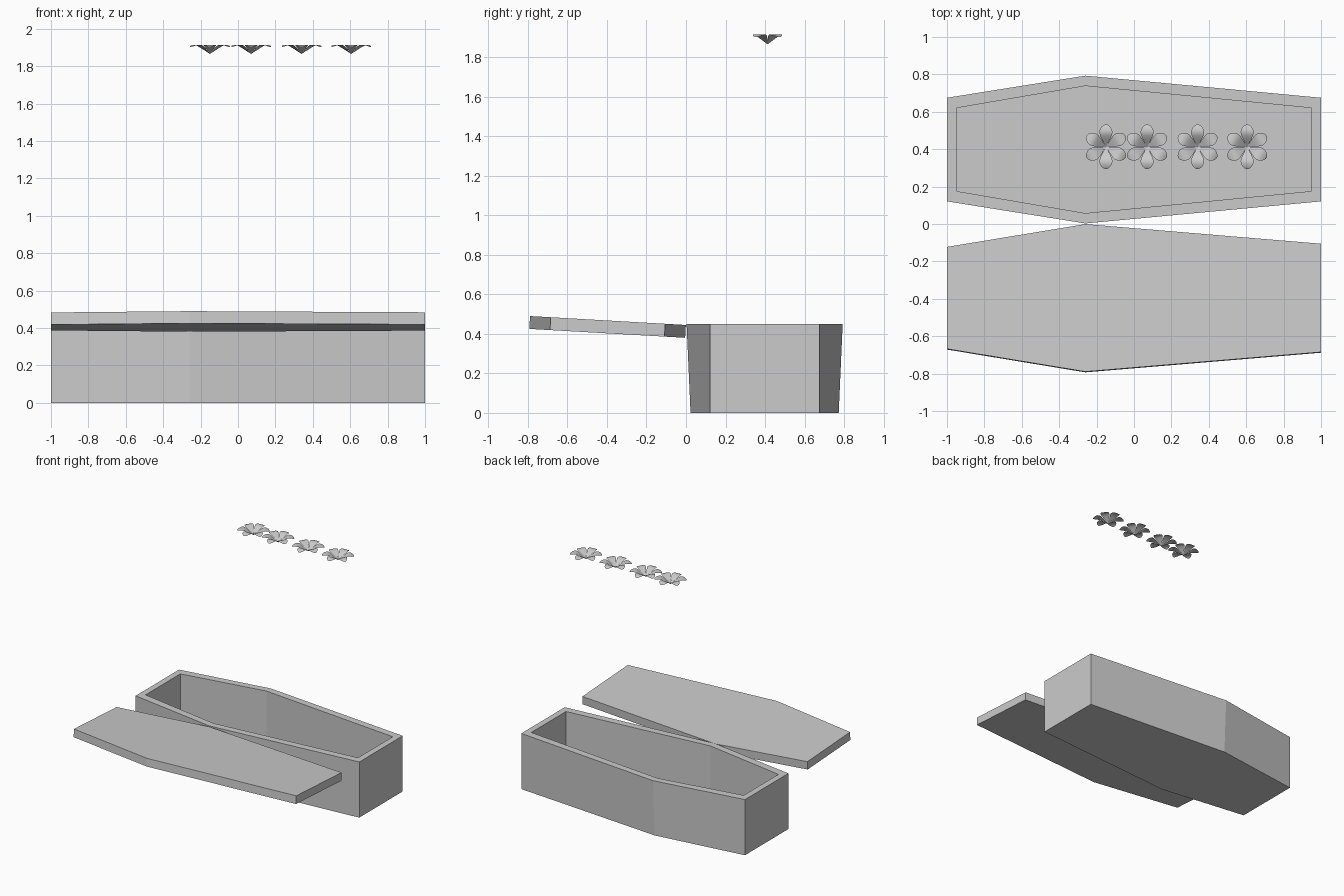
import bpy
import bmesh
import math
from mathutils import Vector

if "Cube" in bpy.data.objects:
    bpy.data.objects.remove(bpy.data.objects["Cube"])

grey = bpy.data.materials.new("plain grey")
grey.diffuse_color = (0.6, 0.6, 0.6, 1)
grey.use_nodes = True
grey.node_tree.nodes["Principled BSDF"].inputs["Base Color"].default_value = grey.diffuse_color


def finish(bm, name):
    me = bpy.data.meshes.new(name)
    bm.to_mesh(me)
    bm.free()
    me.materials.append(grey)
    ob = bpy.data.objects.new(name, me)
    bpy.context.collection.objects.link(ob)
    return ob


def hexagon(x, left, mid, right, z, cy):
    """Six-sided outline: half widths at the left end, shoulder and right end."""
    half = [(-x, left), (-0.26, mid), (x, right)]
    pts = [(px, cy - h, z) for px, h in half]
    return pts + [(px, cy + h, z) for px, h in reversed(half)]


def loft(name, rings):
    """Skin stacked outlines and cap both ends."""
    bm = bmesh.new()
    loops = [[bm.verts.new(p) for p in ring] for ring in rings]
    for a, b in zip(loops, loops[1:]):
        for i in range(6):
            j = (i + 1) % 6
            bm.faces.new((a[i], a[j], b[j], b[i]))
    bm.faces.new(loops[0][::-1])
    bm.faces.new(loops[-1])
    bmesh.ops.recalc_face_normals(bm, faces=bm.faces)
    return finish(bm, name)


# Open box: outer wall, rim, inner wall and floor
CY = 0.398
loft("coffin_box", [
    hexagon(1.0, 0.277, 0.375, 0.277, 0.0, CY),
    hexagon(1.0, 0.277, 0.395, 0.277, 0.45, CY),
    hexagon(0.95, 0.222, 0.34, 0.222, 0.45, CY),
    hexagon(0.95, 0.222, 0.34, 0.222, 0.06, CY),
])

# Lid lying beside the box, tilted a little
lid = loft("lid", [
    hexagon(1.0, 0.273, 0.395, 0.29, -0.065, 0),
    hexagon(1.0, 0.273, 0.395, 0.29, 0.0, 0),
])
lid.location = (0, -0.395, 0.4675)
lid.rotation_euler.x = -math.atan2(0.045, 0.79)

# Flowers: six thin petals, (radius, height, half width) along each petal
PETAL = [(0.0, 0.0, 0.001), (0.02, 0.014, 0.011), (0.04, 0.029, 0.022),
         (0.06, 0.042, 0.031), (0.075, 0.048, 0.035), (0.09, 0.048, 0.033),
         (0.105, 0.044, 0.025), (0.115, 0.039, 0.014), (0.119, 0.036, 0.004)]


def flower(name, centre):
    bm = bmesh.new()
    for k in range(6):
        a = math.radians(30 + 60 * k)
        out = Vector((math.cos(a), math.sin(a), 0))
        side = Vector((-out.y, out.x, 0))
        rows = []
        for r, h, w in PETAL:
            mid = out * r + Vector((0, 0, h))
            rows.append([bm.verts.new(mid + side * w * s) for s in (-1, 0, 1)])
        for p, q in zip(rows, rows[1:]):
            for i in (0, 1):
                f = bm.faces.new((p[i], q[i], q[i + 1], p[i + 1]))
                f.smooth = True
    ob = finish(bm, name)
    ob.location = centre


for n, x in enumerate((-0.15, 0.07, 0.34, 0.605)):
    flower(f"flower_{n + 1}", (x, 0.413, 1.866))
